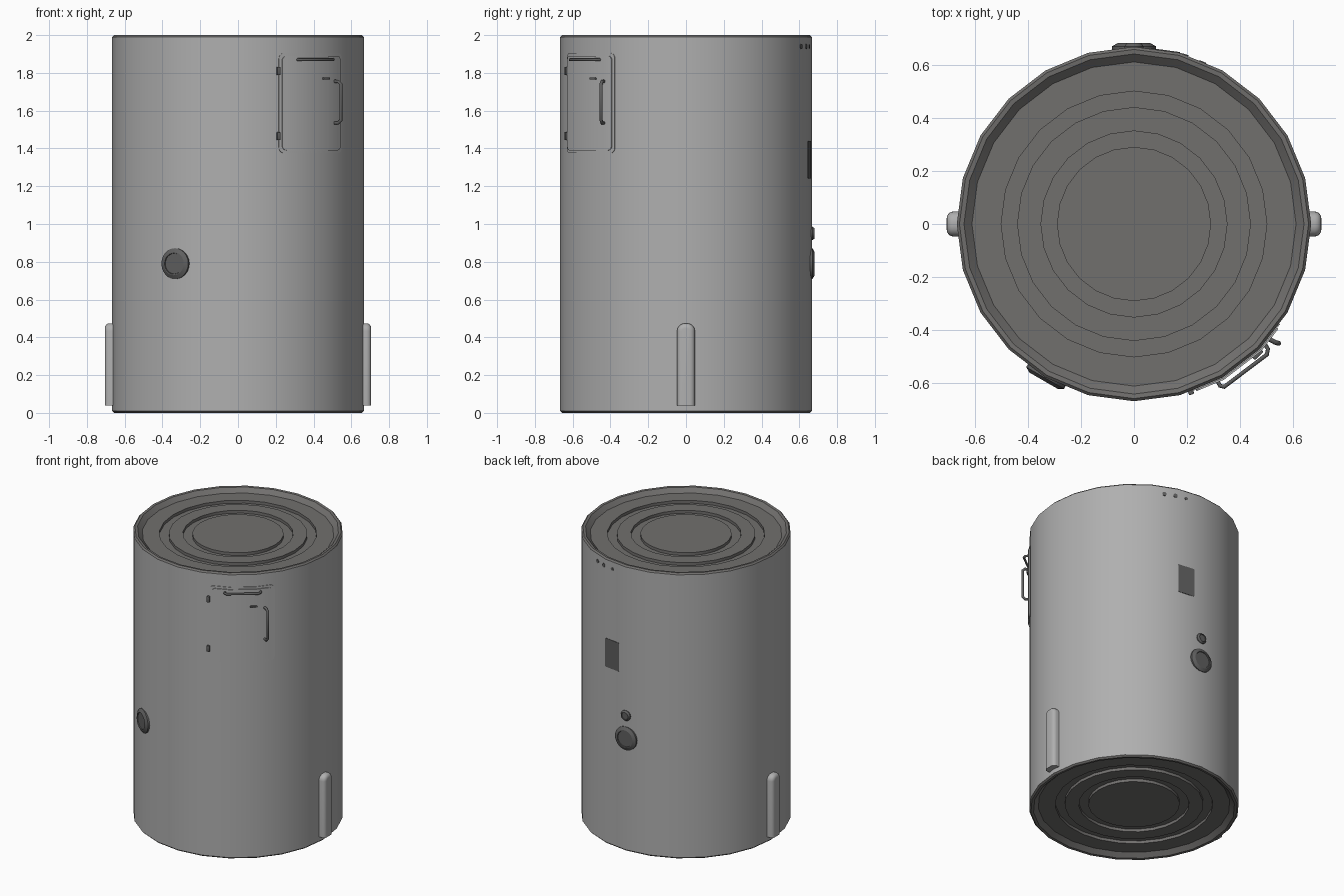
import bpy, bmesh, math
from mathutils import Matrix, Vector

if "Cube" in bpy.data.objects:
    bpy.data.objects.remove(bpy.data.objects["Cube"])

R, N = 0.667, 24
STEP = 2 * math.pi / N


def material(name, col):
    m = bpy.data.materials.new(name)
    m.diffuse_color = (*col, 1)
    m.use_nodes = True
    m.node_tree.nodes["Principled BSDF"].inputs["Base Color"].default_value = m.diffuse_color
    return m


BODY = material("light grey metal", (0.43, 0.43, 0.43))
CAP = material("warm dark grey", (0.165, 0.16, 0.155))
DARK = material("dark grey fittings", (0.115, 0.115, 0.115))


def finish(name, bm, mats, angle=35):
    bmesh.ops.recalc_face_normals(bm, faces=bm.faces)
    me = bpy.data.meshes.new(name)
    bm.to_mesh(me)
    bm.free()
    for m in mats:
        me.materials.append(m)
    ob = bpy.data.objects.new(name, me)
    bpy.context.collection.objects.link(ob)
    bpy.ops.object.select_all(action='DESELECT')
    ob.select_set(True)
    bpy.context.view_layer.objects.active = ob
    bpy.ops.object.shade_smooth_by_angle(angle=math.radians(angle))
    return ob


def lathe(profile, seg, mat_rule=None):
    """Revolve (radius, height) points round z, closing both ends."""
    bm = bmesh.new()
    rings = [[bm.verts.new((r * math.cos(k * 2 * math.pi / seg),
                            r * math.sin(k * 2 * math.pi / seg), z))
              for k in range(seg)] for r, z in profile]
    for i, (a, b) in enumerate(zip(rings, rings[1:])):
        for k in range(seg):
            f = bm.faces.new((a[k], a[(k + 1) % seg], b[(k + 1) % seg], b[k]))
            f.material_index = mat_rule(i) if mat_rule else 0
    for ring in (rings[0], rings[-1]):
        f = bm.faces.new(ring)
        f.material_index = mat_rule(0) if mat_rule else 0
    return bm


def wall(theta):
    """Radius of the faceted shell at an angle."""
    return R * math.cos(STEP / 2) / math.cos((theta % STEP) - STEP / 2)


def on_wall(deg, z, out=0.0):
    t = math.radians(deg)
    r = wall(t) + out
    return Vector((r * math.cos(t), r * math.sin(t), z))


def placed(deg, z, out=0.0):
    """Matrix whose local z points outward and local y points up."""
    t = math.radians(deg)
    n = Vector((math.cos(t), math.sin(t), 0))
    s = Vector((-math.sin(t), math.cos(t), 0))
    m = Matrix((s, Vector((0, 0, 1)), n)).transposed().to_4x4()
    m.translation = on_wall(deg, z, out)
    return m


def panel(name, d0, d1, z0, z1, corner, out, mat):
    """Rounded plate that follows the shell."""
    width = math.radians(d1 - d0) * R
    us = {corner * (1 - math.cos(k * math.pi / 10)) for k in range(6)}
    us |= {width - u for u in us}
    d = math.ceil(d0 / 15) * 15
    while d < d1:                       # keep the shell's own creases
        us.add(math.radians(d - d0) * R)
        d += 15
    us = sorted(us)
    us = [u for i, u in enumerate(us) if i == 0 or u - us[i - 1] > 1e-5]
    bm = bmesh.new()
    cols = []
    for u in us:
        e = max(0, corner - min(u, width - u))
        cut = corner - math.sqrt(max(0, corner ** 2 - e ** 2))
        cut = min(cut, (z1 - z0) / 2 - 0.001)
        deg = d0 + math.degrees(u / R)
        cols.append([bm.verts.new(on_wall(deg, z, o)) for z, o in
                     ((z0 + cut, out), (z1 - cut, out), (z1 - cut, -0.004), (z0 + cut, -0.004))])
    for a, b in zip(cols, cols[1:]):
        for i in range(4):
            j = (i + 1) % 4
            bm.faces.new((a[i], b[i], b[j], a[j]))
    bm.faces.new(cols[0])
    bm.faces.new(cols[-1])
    return finish(name, bm, [mat], 30)


def box(name, deg, z, size, out, mat, bevel=0.003):
    bm = bmesh.new()
    bmesh.ops.create_cube(bm, size=1, matrix=placed(deg, z, out) @ Matrix.Diagonal((*size, 1)))
    bmesh.ops.bevel(bm, geom=bm.edges[:], offset=bevel, segments=2, affect='EDGES', profile=0.5)
    return finish(name, bm, [mat])


def tube(name, pts, radius, mat):
    cu = bpy.data.curves.new(name, 'CURVE')
    cu.dimensions = '3D'
    cu.bevel_depth, cu.bevel_resolution, cu.use_fill_caps = radius, 2, True
    sp = cu.splines.new('POLY')
    sp.points.add(len(pts) - 1)
    for p, q in zip(sp.points, pts):
        p.co = (*q, 1)
    cu.materials.append(mat)
    ob = bpy.data.objects.new(name, cu)
    bpy.context.collection.objects.link(ob)
    bpy.ops.object.select_all(action='DESELECT')
    ob.select_set(True)
    bpy.context.view_layer.objects.active = ob
    bpy.ops.object.convert(target='MESH')
    bpy.ops.object.shade_smooth_by_angle(angle=math.radians(50))


# Drum shell with grooved end caps, top and bottom alike
cap = [(0.29, 0.03), (0.29, 0.05), (0.35, 0.05), (0.35, 0.03), (0.44, 0.03), (0.44, 0.05),
       (0.5, 0.05), (0.5, 0.03), (0.61, 0.03), (0.64, 0.002), (0.657, 0.0), (R, 0.01)]
profile = cap + [(r, 2 - z) for r, z in reversed(cap)]
mid = len(cap) - 1
finish("drum_shell", lathe(profile, N, lambda i: 0 if abs(i - mid) <= 0 else 1), [BODY, CAP])

# Access door with frame, hinges, handles and latch
panel("door_frame", -71, -34.5, 1.375, 1.905, 0.03, 0.004, BODY)
panel("door_leaf", -69.5, -36, 1.39, 1.89, 0.025, 0.010, BODY)
for i, z in enumerate((1.465, 1.81)):
    box(f"door_hinge_{i + 1}", -71.3, z, (0.02, 0.042, 0.02), 0.005, DARK)
tube("door_top_handle", [on_wall(d, 1.87, o) for d, o in
     ((-62, 0), (-62, 0.025), (-61, 0.035), (-44.5, 0.035), (-43, 0.025), (-42.5, 0))], 0.008, DARK)
tube("door_side_handle", [on_wall(-39.5 + dd, z, o) for dd, z, o in
     ((-1, 1.755, 0), (-0.5, 1.755, 0.03), (0, 1.74, 0.045), (0, 1.55, 0.045),
      (-0.5, 1.535, 0.03), (-1, 1.535, 0))], 0.009, DARK)
box("door_latch", -46.5, 1.77, (0.045, 0.012, 0.016), 0.012, DARK)


# Round ports: one at the front left, two stacked at the back
def port(name, deg, z, r):
    h = 0.014
    bm = lathe([(r, -0.03), (r, 0.002), (r * 0.75, h), (r * 0.68, h), (r * 0.66, h * 0.6)], 24)
    bm.transform(placed(deg, z))
    finish(name, bm, [DARK], 25)


port("front_port", -120, 0.79, 0.082)
port("back_port_large", 90, 0.79, 0.082)
port("back_port_small", 90, 0.95, 0.036)

# Back plate and three small dots near the rim
panel("back_plate", 75, 85.2, 1.24, 1.44, 0.008, 0.003, DARK)
for i, (deg, r) in enumerate(((67, 0.014), (73.3, 0.014), (80, 0.011))):
    bm = lathe([(r, -0.01), (r, 0.003)], 16)
    bm.transform(placed(deg, 1.94))
    finish(f"back_dot_{i + 1}", bm, [DARK])

# Rounded guide bars on both sides
for side, s in (("right", 1), ("left", -1)):
    bm = bmesh.new()
    bmesh.ops.create_cube(bm, size=1, matrix=Matrix.Translation((s * 0.665, 0, 0.257))
                          @ Matrix.Diagonal((0.08, 0.094, 0.434, 1)))
    top = [e for e in bm.edges if all(v.co.z > 0.4 for v in e.verts)
           and abs(e.verts[0].co.y - e.verts[1].co.y) < 0.01]
    bmesh.ops.bevel(bm, geom=top, offset=0.04, segments=5, affect='EDGES', profile=0.5)
    xo = max(abs(v.co.x) for v in bm.verts) - 1e-4
    outer = [e for e in bm.edges if all(abs(v.co.x) > xo for v in e.verts)
             and len(e.link_faces) == 2 and e.calc_face_angle(0) > 0.5
             and min(v.co.z for v in e.verts) + max(v.co.z for v in e.verts) > 0.1]
    bmesh.ops.bevel(bm, geom=outer, offset=0.025, segments=4, affect='EDGES', profile=0.5)
    finish(f"{side}_guide_bar", bm, [BODY], 40)
